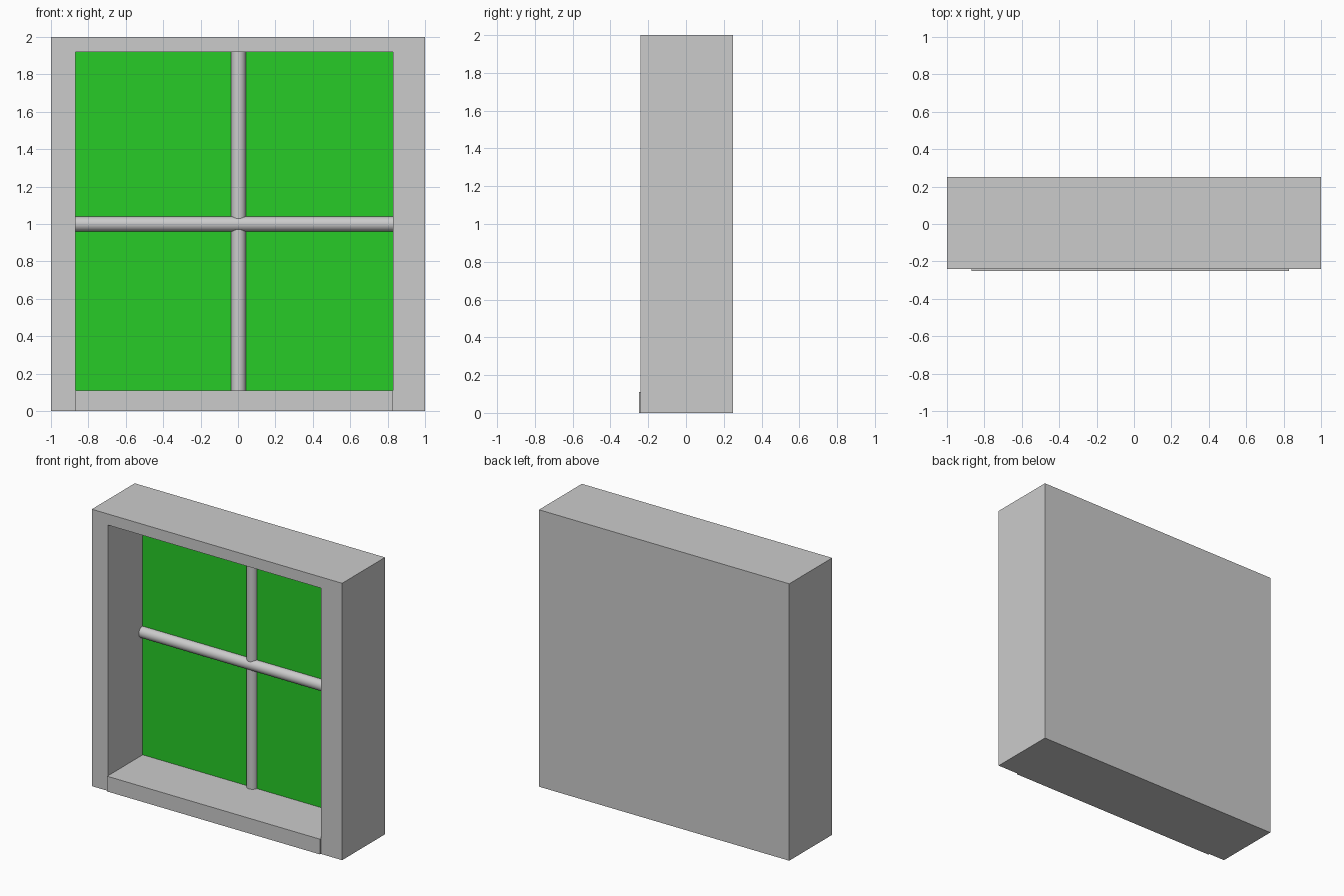
import bpy, math
from mathutils import Vector

if "Cube" in bpy.data.objects:
    bpy.data.objects.remove(bpy.data.objects["Cube"])

X0, X1 = -0.87, 0.83        # opening sides
Z0, Z1 = 0.11, 1.92         # opening bottom and top
PANE_Y = 0.155              # front face of the glass


def box(name, lo, hi):
    lo, hi = Vector(lo), Vector(hi)
    bpy.ops.mesh.primitive_cube_add(size=1, location=(lo + hi) / 2)
    ob = bpy.context.object
    ob.name = name
    ob.scale = hi - lo
    bpy.ops.object.transform_apply(location=False, rotation=False, scale=True)
    return ob


def bar(name, a, b, radius):
    a, b = Vector(a), Vector(b)
    bpy.ops.mesh.primitive_cylinder_add(
        vertices=32, radius=radius, depth=(b - a).length, location=(a + b) / 2,
        rotation=(b - a).to_track_quat('Z', 'Y').to_euler())
    ob = bpy.context.object
    ob.name = name
    bpy.ops.object.shade_smooth_by_angle(angle=math.radians(40))
    return ob


# Frame: solid block with a recess, open at the bottom for the sill
frame = box("window_frame", (-1, -0.24, 0), (1, 0.25, 2))
cutter = box("recess_cutter", (X0, -0.4, -0.2), (X1, PANE_Y + 0.01, Z1))
cutter.hide_render = True
mod = frame.modifiers.new("recess", 'BOOLEAN')
mod.operation = 'DIFFERENCE'
mod.solver = 'EXACT'
mod.object = cutter
bpy.context.view_layer.objects.active = frame
bpy.ops.object.modifier_apply(modifier=mod.name)
bpy.data.objects.remove(cutter)

# Sill: fills the bottom of the recess and stands slightly proud
box("sill", (X0, -0.25, 0), (X1, PANE_Y + 0.01, Z0))

# Glass pane
pane = box("glass_pane", (X0, PANE_Y, Z0), (X1, PANE_Y + 0.01, Z1))
green = bpy.data.materials.new("green_glass")
green.diffuse_color = (0.02, 0.6, 0.02, 1)
green.use_nodes = True
green.node_tree.nodes["Principled BSDF"].inputs["Base Color"].default_value = green.diffuse_color
pane.data.materials.append(green)

# Glazing bars, half sunk in the glass
bar("horizontal_bar", (X0, 0.15, 1), (X1, 0.15, 1), 0.04)
bar("vertical_bar", (0.003, 0.162, Z0), (0.003, 0.162, Z1), 0.04)
